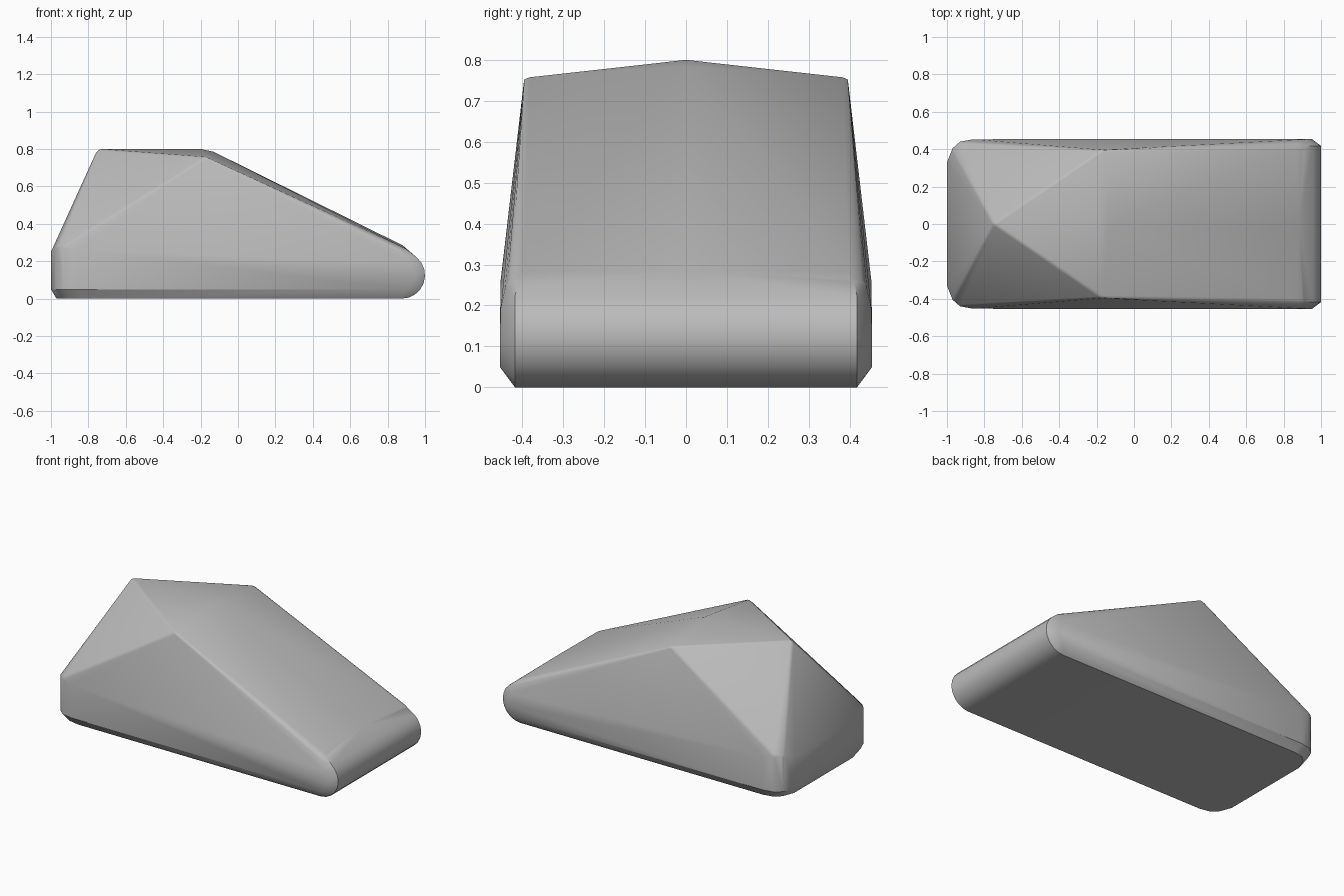
import bpy, bmesh, math

cube = bpy.data.objects.get("Cube")
if cube:
    bpy.data.objects.remove(cube)

stone = bpy.data.materials.new("plain_grey")
stone.use_nodes = True
grey = (0.5, 0.5, 0.5, 1)
stone.diffuse_color = grey
stone.node_tree.nodes["Principled BSDF"].inputs["Base Color"].default_value = grey

points = []


def pair(x, y, z):
    """Add a point and its mirror across the long axis."""
    points.extend([(x, y, z), (x, -y, z)])


# Crown: rear peak, ridge end and the two shoulders
points += [(-0.75, 0, 0.80), (-0.20, 0, 0.80), (-0.13, 0, 0.785)]
pair(-0.17, 0.395, 0.757)

# Rounded rear corners, with a chamfered foot
for x, y, top in [(-1.0, 0.33, 0.25), (-0.97, 0.405, 0.28), (-0.93, 0.44, 0.28), (-0.86, 0.453, 0.26)]:
    pair(x, y, 0.05)
    pair(x, y, top)
    pair(x * 0.97, y - 0.035, 0)

# Rounded nose, swept across the width
for i in range(9):
    a = math.radians(-90 + 17.5 * i)
    pair(0.875 + 0.125 * math.cos(a), 0.418, 0.125 + 0.125 * math.sin(a))
pair(0.90, 0.41, 0.265)
points.append((0.88, 0, 0.285))

# Cheeks beside the nose
for x, y, z in [(0.91, 0.455, 0.05), (0.95, 0.455, 0.11), (0.92, 0.453, 0.19), (0.86, 0.438, 0.262)]:
    pair(x, y, z)

# Wrap the faceted body around the points
bm = bmesh.new()
for p in points:
    bm.verts.new(p)
hull = bmesh.ops.convex_hull(bm, input=bm.verts)
loose = [v for v in bm.verts if not v.link_faces]
bmesh.ops.delete(bm, geom=loose, context="VERTS")
bmesh.ops.dissolve_limit(bm, angle_limit=math.radians(1), verts=bm.verts, edges=bm.edges)

# Soften the long upper ridges
ridges = [e for e in bm.edges if e.is_manifold and max(v.co.z for v in e.verts) > 0.7
          and e.calc_face_angle(0) > math.radians(20)]
bmesh.ops.bevel(bm, geom=ridges, offset=0.012, segments=2, profile=0.5, affect="EDGES", clamp_overlap=True)
bmesh.ops.recalc_face_normals(bm, faces=bm.faces)

mesh = bpy.data.meshes.new("wedge_body")
bm.to_mesh(mesh)
bm.free()
mesh.materials.append(stone)
body = bpy.data.objects.new("wedge_body", mesh)
bpy.context.collection.objects.link(body)
bpy.context.view_layer.objects.active = body
body.select_set(True)
bpy.ops.object.shade_smooth_by_angle(angle=math.radians(35))
